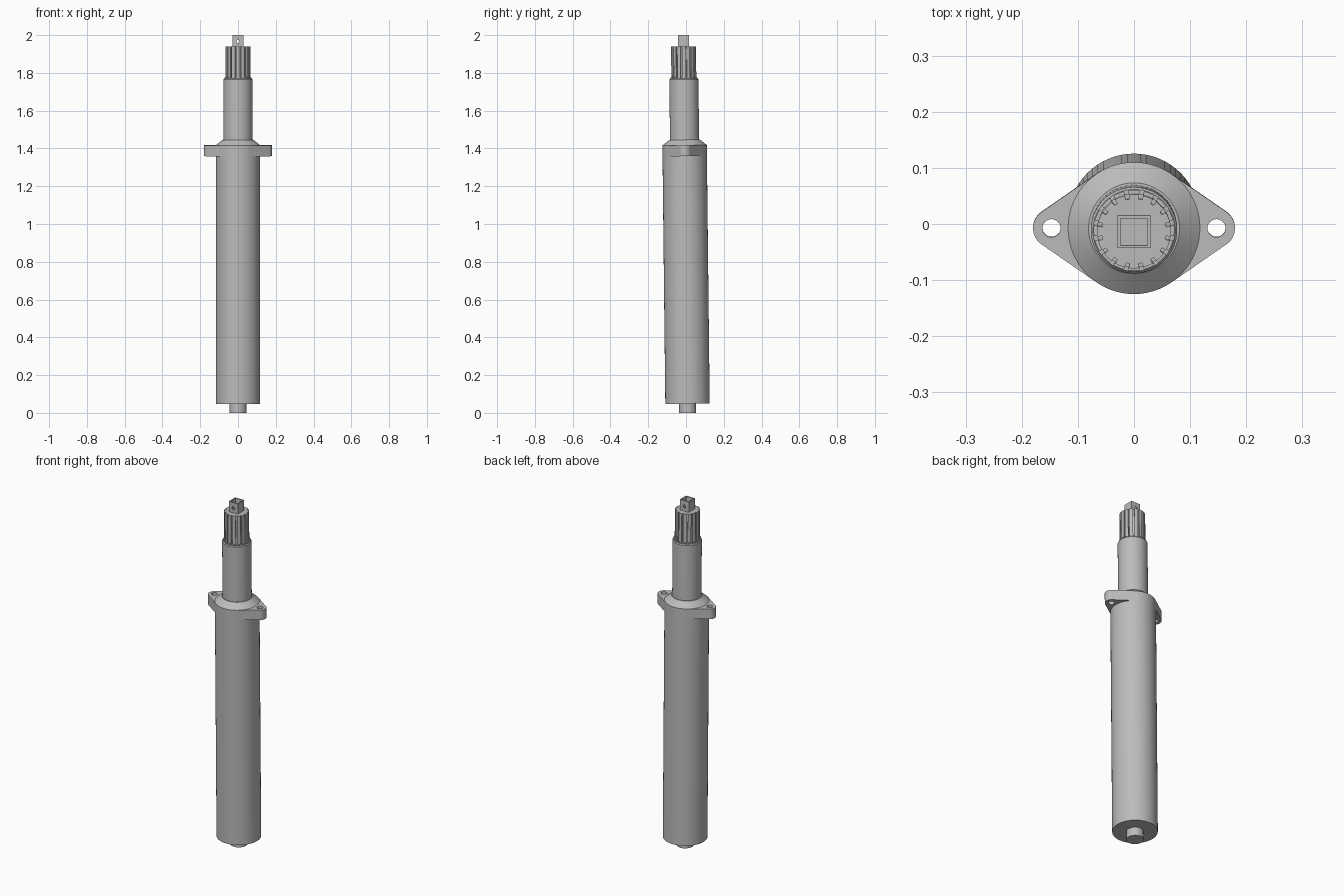
import bpy, bmesh
from math import cos, sin, pi, asin, radians
from mathutils import Matrix

cube = bpy.data.objects.get("Cube")
if cube:
    bpy.data.objects.remove(cube, do_unlink=True)

# The whole shaft leans very slightly towards the front
LEAN = Matrix.Translation((0, 0.0085, 0)) @ Matrix.Rotation(0.0112, 4, 'X')

steel = bpy.data.materials.new("plain_grey_steel")
steel.use_nodes = True
GREY = (0.5, 0.5, 0.5, 1)
steel.diffuse_color = GREY
steel.node_tree.nodes["Principled BSDF"].inputs["Base Color"].default_value = GREY


def finish(name, bm, local=Matrix()):
    bmesh.ops.recalc_face_normals(bm, faces=bm.faces)
    mesh = bpy.data.meshes.new(name)
    bm.to_mesh(mesh)
    bm.free()
    mesh.materials.append(steel)
    obj = bpy.data.objects.new(name, mesh)
    bpy.context.collection.objects.link(obj)
    obj.matrix_world = LEAN @ local
    bpy.ops.object.select_all(action='DESELECT')
    obj.select_set(True)
    bpy.context.view_layer.objects.active = obj
    bpy.ops.object.shade_smooth_by_angle(angle=radians(25))
    return obj


def lathe(name, profile, segments=64):
    """Closed solid of revolution from (radius, height) points."""
    bm = bmesh.new()
    rings = [[bm.verts.new((r * cos(2 * pi * i / segments),
                            r * sin(2 * pi * i / segments), z))
              for i in range(segments)] for r, z in profile]
    for low, high in zip(rings, rings[1:]):
        for i in range(segments):
            j = (i + 1) % segments
            bm.faces.new((low[i], low[j], high[j], high[i]))
    bm.faces.new(rings[0])
    bm.faces.new(rings[-1])
    return finish(name, bm)


def plate(name, loops, depth, local):
    """Flat outline, with optional hole loops, extruded along its local z."""
    bm = bmesh.new()
    for loop in loops:
        verts = [bm.verts.new((x, y, 0)) for x, y in loop]
        for a, b in zip(verts, verts[1:] + verts[:1]):
            bm.edges.new((a, b))
    bmesh.ops.triangle_fill(bm, edges=bm.edges[:], use_beauty=True)
    grown = bmesh.ops.extrude_face_region(bm, geom=bm.faces[:])["geom"]
    bmesh.ops.translate(bm, vec=(0, 0, depth),
                        verts=[v for v in grown if isinstance(v, bmesh.types.BMVert)])
    return finish(name, bm, local)


def arc(cx, cy, r, start, end, steps):
    return [(cx + r * cos(start + (end - start) * i / steps),
             cy + r * sin(start + (end - start) * i / steps)) for i in range(steps + 1)]


def circle(cx, cy, r, steps=32):
    return arc(cx, cy, r, 0, 2 * pi, steps)[:-1]


def toothed(outer, inner, teeth, land=0.72):
    """Ring of wide lands split by narrow grooves, one land facing front."""
    pitch, points = 2 * pi / teeth, []
    for i in range(teeth):
        mid = i * pitch
        edge = mid + pitch * land / 2
        points += arc(0, 0, outer, mid - pitch * land / 2, edge, 4)
        points += arc(0, 0, inner, edge, edge + pitch * (1 - land), 2)
    return points


# Turned barrel, lower pin and upper journal
BODY_R, TOP = 0.1175, 1.417
lathe("lower_pin", [(0.045, 0), (0.045, 0.06)])
lathe("barrel", [(BODY_R, 0.048), (BODY_R, TOP), (0.081, 1.446), (0.07, 1.446)])
lathe("journal", [(0.077, 1.43), (0.077, 1.765), (0.073, 1.77), (0.06, 1.77)])

# Mounting ears: tapered tangentially from the barrel to a rounded end
EAR_X, EAR_R = 0.145, 0.035
lean_angle = pi / 2 - asin((BODY_R - EAR_R) / EAR_X)
for side, turn in (("left", 0), ("right", pi)):
    outline = arc(EAR_X, 0, EAR_R, -lean_angle, lean_angle, 20)
    outline += arc(0, 0, BODY_R, lean_angle, lean_angle + 0.1, 2)
    outline += arc(0, 0, BODY_R, -lean_angle - 0.1, -lean_angle, 2)
    plate(side + "_mounting_ear", [outline, circle(0.147, 0, 0.016)], TOP - 1.359,
          Matrix.Translation((0, 0, 1.359)) @ Matrix.Rotation(turn, 4, 'Z'))

# Splined section with its run-out collar
plate("spline", [toothed(0.066, 0.058, 16)], 0.19, Matrix.Translation((0, 0, 1.75)))
plate("spline_collar", [toothed(0.072, 0.066, 16)], 0.012,
      Matrix.Translation((0, 0, 1.764)))

# Hollow square tip with a cross-drilled hole through front and back
HALF, WALL, LOW, HIGH = 0.029, 0.005, 1.935, 2.0
square = [(-HALF, LOW), (HALF, LOW), (HALF, HIGH), (-HALF, HIGH)]
upright = Matrix.Rotation(pi / 2, 4, 'X')
for face, y in (("front", -HALF + WALL), ("back", HALF)):
    plate("tip_%s_wall" % face, [square, circle(0, 1.967, 0.009, 16)], WALL,
          Matrix.Translation((0, y, 0)) @ upright)
inner = HALF - WALL
for side, x in (("left", inner), ("right", -HALF)):
    plate("tip_%s_wall" % side,
          [[(x, -inner), (x + WALL, -inner), (x + WALL, inner), (x, inner)]],
          HIGH - LOW, Matrix.Translation((0, 0, LOW)))
